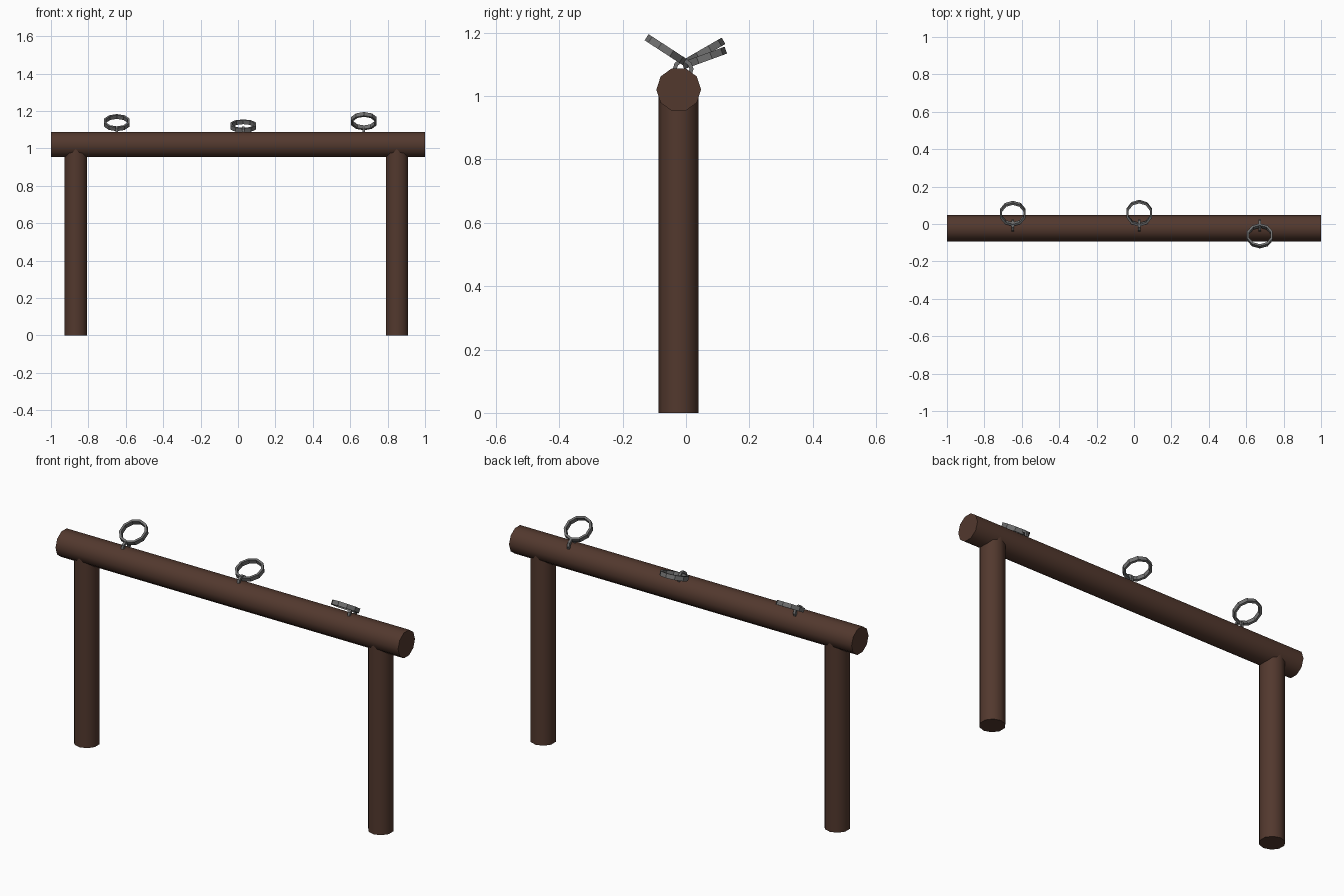
import bpy, bmesh, math
from mathutils import Matrix, Vector

if "Cube" in bpy.data.objects:
    bpy.data.objects.remove(bpy.data.objects["Cube"])

Y = -0.023          # depth of the log centre line
SIDES = 10


def material(name, rgb):
    m = bpy.data.materials.new(name)
    m.diffuse_color = (*rgb, 1)
    m.use_nodes = True
    m.node_tree.nodes["Principled BSDF"].inputs["Base Color"].default_value = m.diffuse_color
    return m


wood = material("dark_wood", (0.085, 0.040, 0.027))
iron = material("iron", (0.16, 0.16, 0.16))


def make(name, bm, mat, matrix, smooth=None):
    bmesh.ops.recalc_face_normals(bm, faces=bm.faces)
    me = bpy.data.meshes.new(name)
    bm.to_mesh(me)
    bm.free()
    ob = bpy.data.objects.new(name, me)
    bpy.context.collection.objects.link(ob)
    me.materials.append(mat)
    ob.matrix_world = matrix
    if smooth:
        bpy.ops.object.select_all(action='DESELECT')
        ob.select_set(True)
        bpy.context.view_layer.objects.active = ob
        bpy.ops.object.shade_smooth_by_angle(angle=math.radians(smooth))


def log(name, radius, length, matrix):
    """Ten-sided log along local z, with a corner on local y."""
    bm = bmesh.new()
    bmesh.ops.create_cone(bm, cap_ends=True, segments=SIDES, radius1=radius,
                          radius2=radius, depth=length,
                          matrix=Matrix.Rotation(math.pi / 2, 4, 'Z'))
    # put a corner exactly on the y axis
    v = bm.verts[:][0].co
    turn = math.pi / 2 - math.atan2(v.y, v.x)
    bmesh.ops.rotate(bm, verts=bm.verts, matrix=Matrix.Rotation(turn, 3, 'Z'))
    make(name, bm, wood, matrix, 50)


def band(name, outer, inner, width, matrix):
    """Ring with a rectangular section around local z."""
    bm = bmesh.new()
    rows = []
    for i in range(SIDES):
        a = math.pi / 2 + i * math.tau / SIDES
        d = Vector((math.cos(a), math.sin(a), 0))
        rows.append([bm.verts.new(d * r + Vector((0, 0, h))) for r, h in
                     ((outer, -width / 2), (outer, width / 2),
                      (inner, width / 2), (inner, -width / 2))])
    for i in range(SIDES):
        p, q = rows[i], rows[(i + 1) % SIDES]
        for k in range(4):
            n = (k + 1) % 4
            bm.faces.new((p[k], q[k], q[n], p[n]))
    make(name, bm, iron, matrix)


# Top rail and the two posts
log("top_rail", 0.0705, 2.0,
    Matrix.Translation((0, Y, 1.02)) @ Matrix.Rotation(math.pi / 2, 4, 'Y'))
for side, x in (("left", -0.867), ("right", 0.85)):
    log(side + "_post", 0.063, 1.0, Matrix.Translation((x, Y, 0.5)))

# Tilted hitching rings, each hanging in a small eye set into the rail
for side, x, y, z, tilt in (("left", -0.648, 0.056, 1.138, 30),
                            ("middle", 0.028, 0.058, 1.120, 20),
                            ("right", 0.673, -0.064, 1.146, -33)):
    band(side + "_tie_ring", 0.072, 0.060, 0.023,
         Matrix.Translation((x, y, z)) @ Matrix.Rotation(math.radians(tilt), 4, 'X'))
    band(side + "_ring_eye", 0.033, 0.020, 0.013,
         Matrix.Translation((x, -0.009, 1.085)) @ Matrix.Rotation(math.pi / 2, 4, 'Y'))
